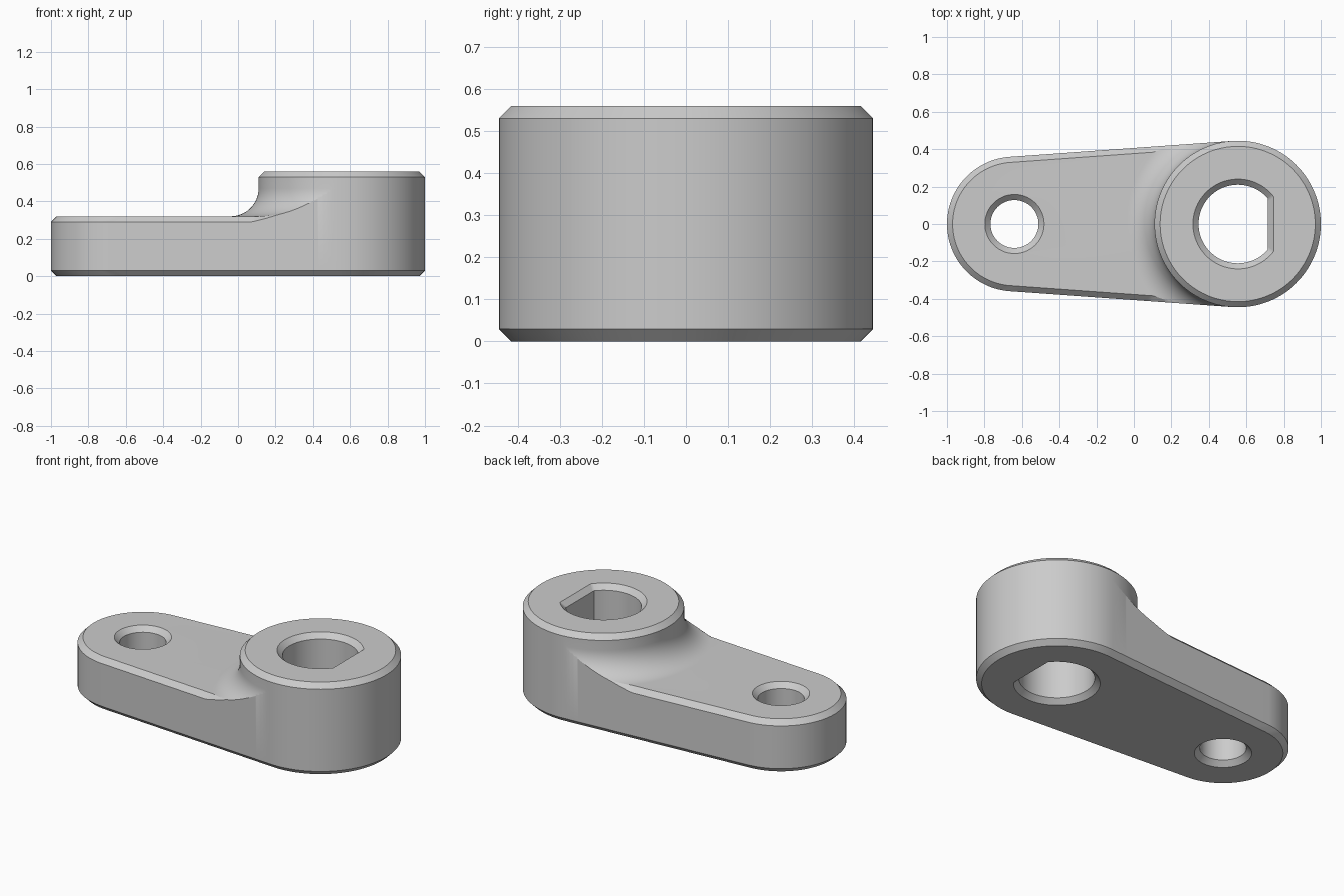
import bpy, bmesh, math
from math import sin, cos, acos, atan2, sqrt, pi

cube = bpy.data.objects.get("Cube")
if cube:
    bpy.data.objects.remove(cube)

# Main dimensions
BOSS_X, BOSS_R, BOSS_H = 0.555, 0.445, 0.56
END_X, END_R, PLATE_H = -0.64, 0.36, 0.32
CH = 0.03                     # chamfer size
FILLET = 0.15
BORE_R, BORE_FLAT = 0.21, 0.16
PIN_R = 0.128
SPAN = BOSS_X - END_X
TANGENT = acos((END_R - BOSS_R) / SPAN)   # angle of the tangent contact points

steel = bpy.data.materials.new("steel_grey")
steel.use_nodes = True
grey = (0.6, 0.6, 0.6, 1)
steel.diffuse_color = grey
steel.node_tree.nodes["Principled BSDF"].inputs["Base Color"].default_value = grey


def end_angle(phi, inset):
    """Direction, seen from the boss axis, of a point on the small end arc."""
    r = END_R - inset
    return atan2(r * sin(phi), r * cos(phi) - SPAN)


def outline(theta, inset):
    """Distance from the boss axis to the inset lever outline."""
    a = abs(theta)
    if a <= TANGENT:
        return BOSS_R - inset
    if a <= end_angle(TANGENT, inset):
        return (BOSS_R - inset) / cos(a - TANGENT)
    r = END_R - inset
    return -SPAN * cos(a) + sqrt(max(0, r * r - (SPAN * sin(a)) ** 2))


def bore(theta, grow):
    """D-shaped bore with its flat on the +x side."""
    r, flat = BORE_R + grow, BORE_FLAT + grow
    return min(r, flat / cos(theta)) if cos(theta) > 0.1 else r


def top_height(r):
    """Plate top with the concave fillet rising to the boss."""
    d = min(FILLET, max(0, BOSS_R + FILLET - r))
    return PLATE_H + FILLET - sqrt(FILLET ** 2 - d * d)


def edge_chamfer(theta):
    """The upper chamfer fades out where the fillet meets the side."""
    x = BOSS_X + outline(theta, 0) * cos(theta)
    return CH * min(1, max(0, (0.22 - x) / 0.15))


def spread(a, b, n):
    return [a + (b - a) * i / n for i in range(n)]


def section(theta):
    """Closed radial section of the lever, as (radius, height) pairs."""
    fade = edge_chamfer(theta)
    limit = outline(theta, fade)
    pts = [(bore(theta, CH), 0), (bore(theta, 0), CH),
           (bore(theta, 0), BOSS_H - CH), (bore(theta, CH), BOSS_H),
           (BOSS_R - CH, BOSS_H), (BOSS_R, BOSS_H - CH)]
    for i in range(17):
        r = min(limit, BOSS_R + FILLET * (1 - cos(i / 16 * pi / 2)))
        pts.append((r, top_height(r)))
    pts += [(limit, top_height(limit)),
            (outline(theta, 0), top_height(limit) - fade),
            (outline(theta, 0), CH), (outline(theta, CH), 0)]
    return pts


# Angles: bore corners, boss arc, straight sides, then the small end arc
half = spread(0, TANGENT, 48) + spread(TANGENT, end_angle(TANGENT, 0), 64)
half += [end_angle(p, 0) for p in spread(TANGENT, pi, 48)]
half += [acos(BORE_FLAT / BORE_R), acos((BORE_FLAT + CH) / (BORE_R + CH))]
half = sorted(set(half))
angles = half + [pi] + [-a for a in reversed(half[1:])]


def make_object(name, bm):
    bmesh.ops.recalc_face_normals(bm, faces=bm.faces)
    mesh = bpy.data.meshes.new(name)
    bm.to_mesh(mesh)
    bm.free()
    mesh.materials.append(steel)
    obj = bpy.data.objects.new(name, mesh)
    bpy.context.collection.objects.link(obj)
    return obj


# Lever body: sections joined around the boss axis
bm = bmesh.new()
rings = [[bm.verts.new((BOSS_X + r * cos(a), r * sin(a), z)) for r, z in section(a)]
         for a in angles]
for i, ring in enumerate(rings):
    after = rings[(i + 1) % len(rings)]
    for j in range(len(ring)):
        k = (j + 1) % len(ring)
        bm.faces.new((ring[j], ring[k], after[k], after[j]))
bmesh.ops.remove_doubles(bm, verts=bm.verts, dist=0.00005)
lever = make_object("lever_body", bm)

# Pin hole cutter with flared ends
bm = bmesh.new()
over = 0.01
flare = PIN_R + CH + over
profile = [(0, -over), (flare, -over), (PIN_R, CH), (PIN_R, PLATE_H - CH),
           (flare, PLATE_H + over), (0, PLATE_H + over)]
verts = [bm.verts.new((END_X + r, 0, z)) for r, z in profile]
edges = [bm.edges.new(pair) for pair in zip(verts, verts[1:])]
bmesh.ops.spin(bm, geom=verts + edges, cent=(END_X, 0, 0), axis=(0, 0, 1),
               angle=2 * pi, steps=64)
bmesh.ops.remove_doubles(bm, verts=bm.verts, dist=0.0001)
cutter = make_object("pin_hole_cutter", bm)
cutter.hide_render = True

# Cut the pin hole and keep the result
cut = lever.modifiers.new("pin_hole", "BOOLEAN")
cut.operation, cut.solver, cut.object = "DIFFERENCE", "EXACT", cutter
bpy.ops.object.select_all(action="DESELECT")
bpy.context.view_layer.objects.active = lever
lever.select_set(True)
bpy.ops.object.modifier_apply(modifier=cut.name)
bpy.data.objects.remove(cutter)
bpy.ops.object.shade_smooth_by_angle(angle=math.radians(25))
